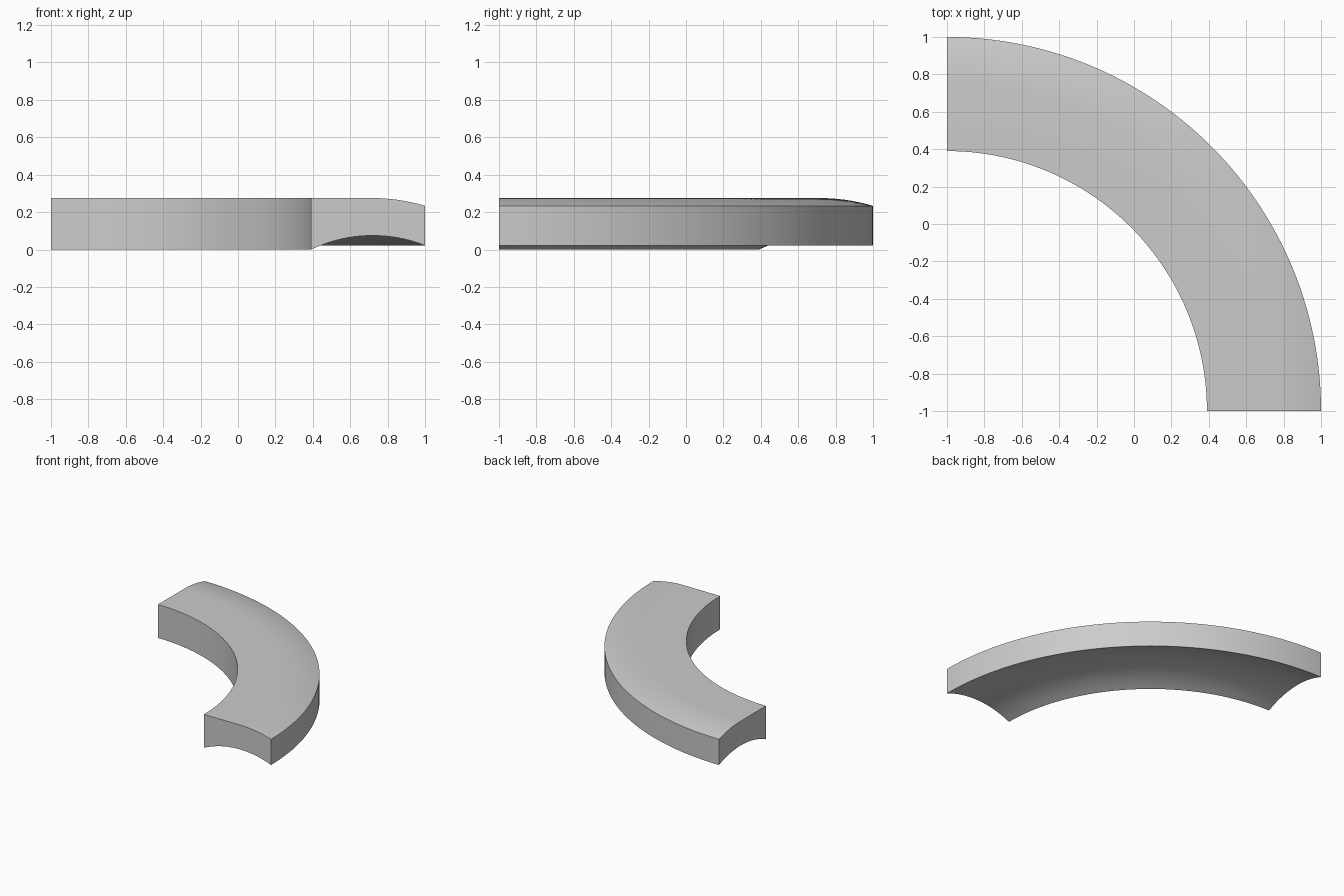
import bpy, bmesh, math
from mathutils import Vector

cube = bpy.data.objects.get("Cube")
if cube:
    bpy.data.objects.remove(cube, do_unlink=True)

# Cross-section: two concentric arcs, the top one flat on its inner side
INNER, OUTER = 1.39, 2.0
CREST, AXIS_Z = 1.72, -0.69
R_TOP, R_BOTTOM = 0.965, 0.765
STEPS, SEGMENTS = 16, 64


def arc_point(r, radius):
    return r, AXIS_Z + math.sqrt(radius ** 2 - (r - CREST) ** 2)


def spread(start, end, n):
    return [start + (end - start) * i / n for i in range(n + 1)]


bottom = [arc_point(r, R_BOTTOM) for r in spread(INNER, OUTER, STEPS)]
top = [arc_point(r, R_TOP) for r in spread(OUTER, CREST, STEPS)]
profile = bottom + top + [(INNER, AXIS_Z + R_TOP)]
floor = min(z for r, z in profile)

# Sweep the section a quarter turn about the corner
bm = bmesh.new()
corner = Vector((-1, -1, 0))
verts = [bm.verts.new(corner + Vector((r, 0, z - floor))) for r, z in profile]
start = bm.faces.new(verts)
end_cap = start.copy()
bmesh.ops.spin(bm, geom=[start] + list(start.edges) + list(start.verts),
               cent=corner, axis=(0, 0, 1), angle=math.pi / 2,
               steps=SEGMENTS, use_duplicate=False)
bmesh.ops.remove_doubles(bm, verts=bm.verts, dist=0.0001)

# Close the starting end if the sweep left it open
rim = [e for e in bm.edges if e.is_boundary]
if rim:
    bmesh.ops.holes_fill(bm, edges=rim, sides=0)
bmesh.ops.recalc_face_normals(bm, faces=bm.faces)

mesh = bpy.data.meshes.new("curved_segment")
bm.to_mesh(mesh)
bm.free()
segment = bpy.data.objects.new("curved_segment", mesh)
bpy.context.collection.objects.link(segment)

# Plain grey finish
grey = bpy.data.materials.new("light_grey")
grey.use_nodes = True
colour = (0.6, 0.6, 0.6, 1)
grey.diffuse_color = colour
grey.node_tree.nodes["Principled BSDF"].inputs["Base Color"].default_value = colour
mesh.materials.append(grey)

# Smooth curves, sharp rims
bpy.ops.object.select_all(action='DESELECT')
segment.select_set(True)
bpy.context.view_layer.objects.active = segment
bpy.ops.object.shade_smooth_by_angle(angle=math.radians(30))
